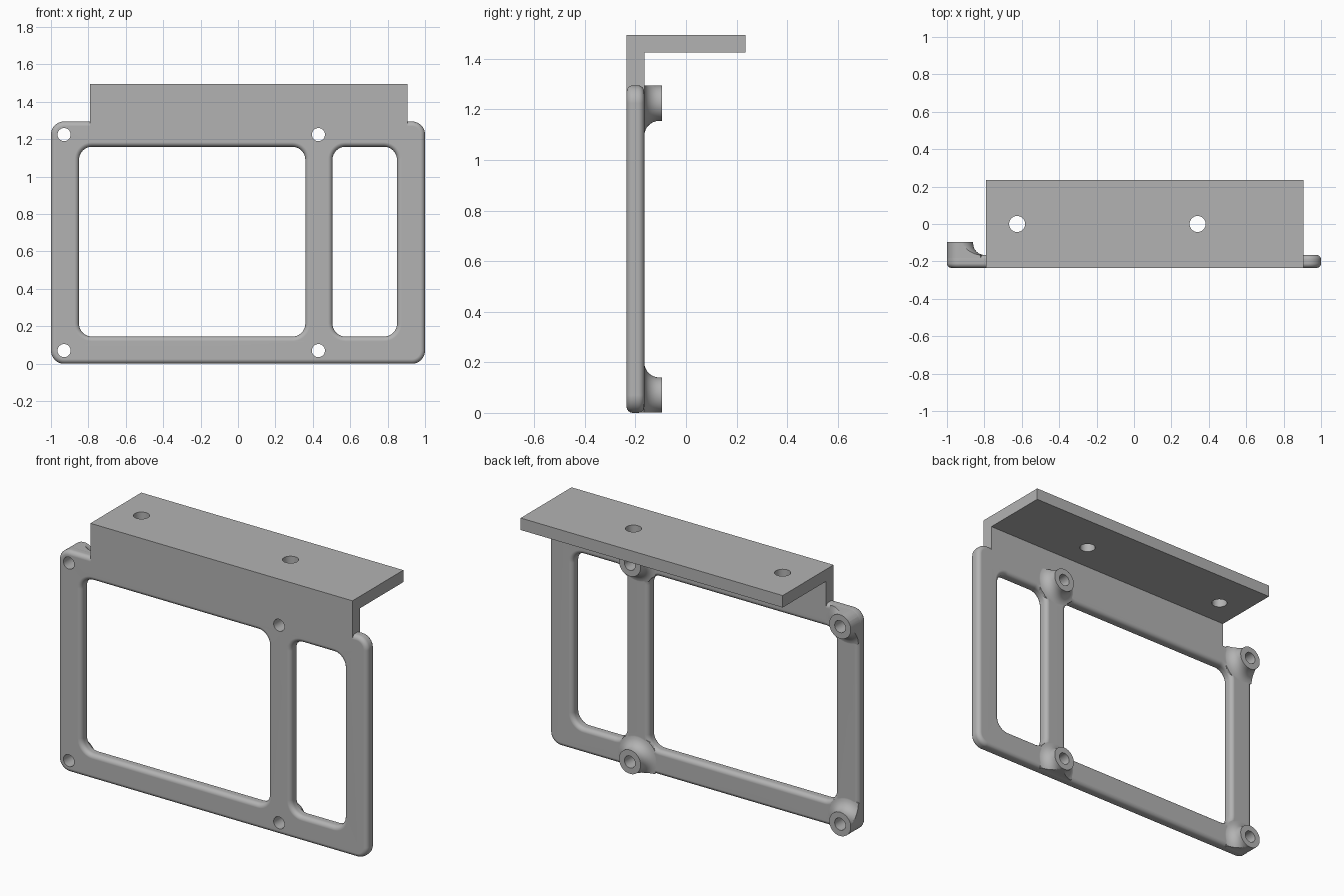
import bpy, bmesh, math

cube = bpy.data.objects.get("Cube")
if cube:
    bpy.data.objects.remove(cube, do_unlink=True)

grey = bpy.data.materials.new("plain grey")
grey.use_nodes = True
grey.diffuse_color = (0.45, 0.45, 0.45, 1)
grey.node_tree.nodes["Principled BSDF"].inputs["Base Color"].default_value = (0.45, 0.45, 0.45, 1)

FRONT, BACK, BOSS_END, TOP = -0.235, -0.165, -0.095, 1.295
ROUND, FILLET = 0.025, 0.06
BOSS_R = 0.07
WINDOWS = [(-0.85, 0.36, 0.145, 1.16), (0.505, 0.85, 0.145, 1.16)]
BOSSES = [(x, z) for x in (-0.93, 0.43) for z in (0.07, 1.225)]


def loft(name, rect, radius, sections, segs=10):
    """Rounded rectangle in xz, stacked along y; each section is (y, growth)."""
    x0, x1, z0, z1 = rect
    bm = bmesh.new()
    rings = []
    for y, grow in sections:
        ring = []
        for k, (cx, cz) in enumerate([(x1 - radius, z1 - radius), (x0 + radius, z1 - radius),
                                      (x0 + radius, z0 + radius), (x1 - radius, z0 + radius)]):
            for i in range(segs + 1):
                a = (k + i / segs) * math.pi / 2
                r = radius + grow
                ring.append(bm.verts.new((cx + r * math.cos(a), y, cz + r * math.sin(a))))
        rings.append(ring)
    for a, b in zip(rings, rings[1:]):
        for i in range(len(a)):
            j = (i + 1) % len(a)
            bm.faces.new((a[i], a[j], b[j], b[i]))
    bm.faces.new(rings[0])
    bm.faces.new(rings[-1])
    bmesh.ops.remove_doubles(bm, verts=bm.verts, dist=0.00001)
    return finish(bm, name)


def finish(bm, name):
    bmesh.ops.recalc_face_normals(bm, faces=bm.faces)
    mesh = bpy.data.meshes.new(name)
    bm.to_mesh(mesh)
    bm.free()
    mesh.materials.append(grey)
    obj = bpy.data.objects.new(name, mesh)
    bpy.context.collection.objects.link(obj)
    return obj


def round_part(name, x, z, r, sections):
    return loft(name, (x - r, x + r, z - r, z + r), r, sections)


def combine(target, tool, operation):
    mod = target.modifiers.new("combine", "BOOLEAN")
    mod.operation, mod.solver, mod.object = operation, "EXACT", tool
    bpy.context.view_layer.objects.active = target
    bpy.ops.object.modifier_apply(modifier=mod.name)
    bpy.data.objects.remove(tool, do_unlink=True)


def edge_sections(sign):
    """Rounded front and back edges: sign -1 shrinks a solid, +1 flares an opening."""
    arc = [(ROUND * (1 - math.cos(i * math.pi / 12)), ROUND * (1 - math.sin(i * math.pi / 12)))
           for i in range(7)]
    front = [(FRONT + d, sign * g) for d, g in arc]
    back = [(BACK - d, sign * g) for d, g in reversed(arc)]
    return front + back


# Frame plate with soft edges
outline = (-1, 1, 0, TOP)
frame = loft("mounting_frame", outline, BOSS_R, edge_sections(-1))

# L-shaped mounting flange
bm = bmesh.new()
profile = [(FRONT, 1.2), (BACK, 1.2), (BACK, 1.425), (0.235, 1.425), (0.235, 1.495), (FRONT, 1.495)]
face = bm.faces.new([bm.verts.new((-0.79, y, z)) for y, z in profile])
extruded = bmesh.ops.extrude_face_region(bm, geom=[face])["geom"]
bmesh.ops.translate(bm, vec=(1.695, 0, 0),
                    verts=[v for v in extruded if isinstance(v, bmesh.types.BMVert)])
combine(frame, finish(bm, "flange"), "UNION")

# Windows with flared edges
for rect in WINDOWS:
    s = edge_sections(1)
    combine(frame, loft("window_cutter", rect, 0.07,
                        [(FRONT - 0.05, ROUND)] + s + [(BACK + 0.02, ROUND)]), "DIFFERENCE")

# Filleted standoffs, trimmed to the frame outline and windows
flare = [(-0.2, FILLET), (BACK - 0.001, FILLET)]
for i in range(1, 9):
    a = i * math.pi / 16
    flare.append((BACK + FILLET * (1 - math.cos(a)), FILLET * (1 - math.sin(a))))
flare.append((BOSS_END, 0))
for x, z in BOSSES:
    boss = round_part("standoff", x, z, BOSS_R, flare)
    combine(boss, loft("outline_trim", outline, BOSS_R, [(-0.3, -0.001), (0, -0.001)]), "INTERSECT")
    for rect in WINDOWS:
        combine(boss, loft("window_trim", rect, 0.07, [(-0.3, 0.001), (0, 0.001)]), "DIFFERENCE")
    combine(frame, boss, "UNION")

# Screw holes through the standoffs
for x, z in BOSSES:
    combine(frame, round_part("screw_cutter", x, z, 0.035, [(-0.3, 0), (0, 0)]), "DIFFERENCE")

# Screw holes through the top flange
for x in (-0.625, 0.34):
    cutter = round_part("flange_cutter", 0, 0, 0.043, [(-0.1, 0), (0.1, 0)])
    cutter.rotation_euler.x = math.pi / 2
    cutter.location = (x, 0, 1.46)
    bpy.context.view_layer.update()
    combine(frame, cutter, "DIFFERENCE")

# Smooth rounded edges, crisp flat faces
bpy.ops.object.select_all(action="DESELECT")
frame.select_set(True)
bpy.context.view_layer.objects.active = frame
bpy.ops.object.shade_smooth_by_angle(angle=math.radians(32))
weighted = frame.modifiers.new("even_shading", "WEIGHTED_NORMAL")
weighted.keep_sharp = True
